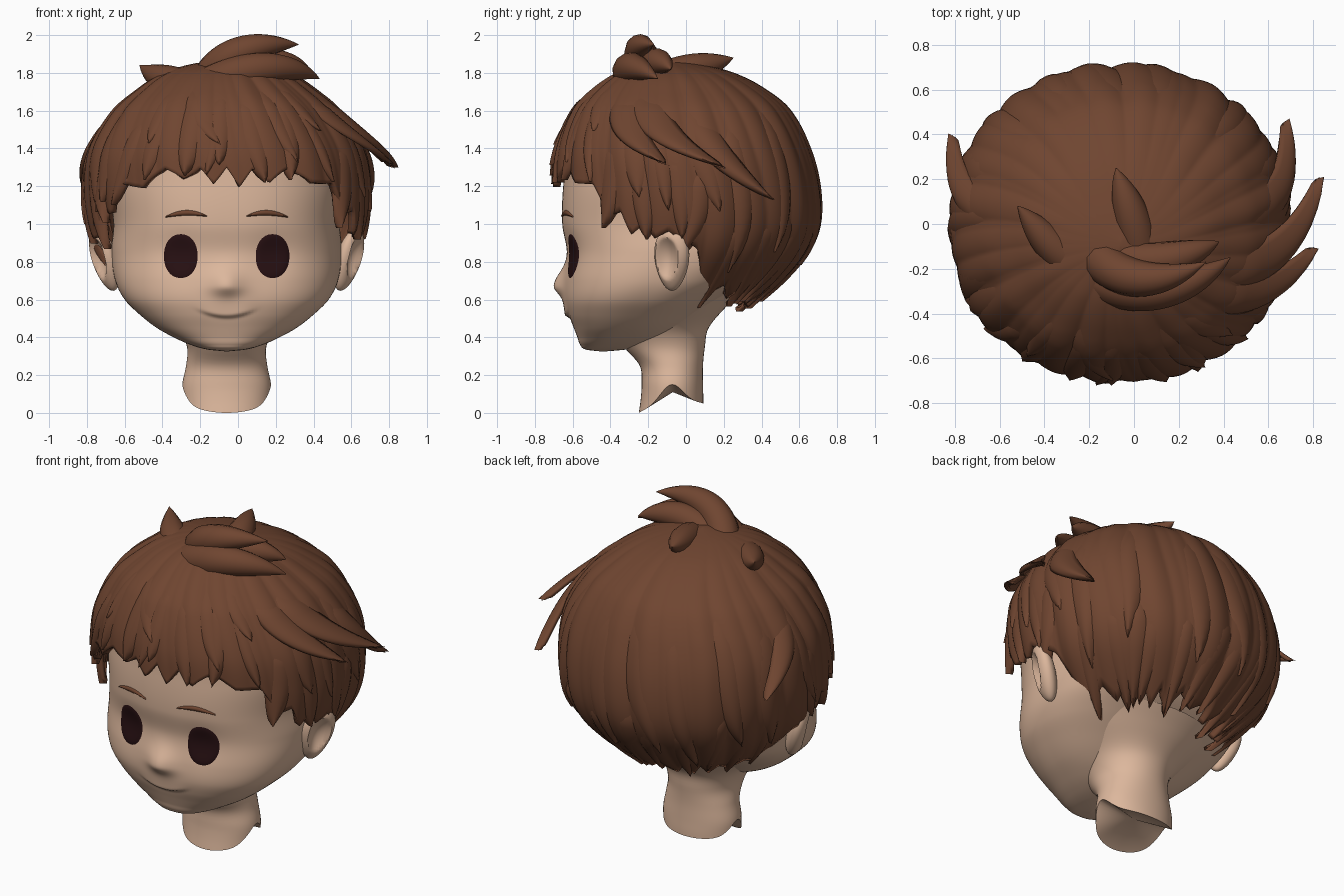
import bpy, bmesh, math, random
from mathutils import Matrix, Vector

random.seed(4)
CX = -0.06  # symmetry plane of the head

if "Cube" in bpy.data.objects:
    bpy.data.objects.remove(bpy.data.objects["Cube"], do_unlink=True)


def material(name, rgb):
    m = bpy.data.materials.new(name)
    m.use_nodes = True
    m.diffuse_color = (*rgb, 1)
    bsdf = m.node_tree.nodes["Principled BSDF"]
    bsdf.inputs["Base Color"].default_value = (*rgb, 1)
    bsdf.inputs["Roughness"].default_value = 0.8
    return m


SKIN = material("skin", (0.72, 0.475, 0.335))
HAIR = material("hair_brown", (0.16, 0.06, 0.03))
EYE = material("eye_dark", (0.02, 0.005, 0.006))


def shade(ob):
    bpy.ops.object.select_all(action="DESELECT")
    ob.select_set(True)
    bpy.context.view_layer.objects.active = ob
    bpy.ops.object.shade_smooth_by_angle(angle=math.radians(45))


def finish(bm, name, mat, thickness=0):
    bmesh.ops.remove_doubles(bm, verts=bm.verts, dist=1e-5)
    me = bpy.data.meshes.new(name)
    bm.to_mesh(me)
    bm.free()
    me.materials.append(mat)
    ob = bpy.data.objects.new(name, me)
    bpy.context.collection.objects.link(ob)
    shade(ob)
    if thickness:
        mod = ob.modifiers.new("thickness", "SOLIDIFY")
        mod.thickness, mod.offset = thickness, -1
    return ob


def grid(bm, point, rows, cols, closed):
    """Surface of point(v, u), with v running down and u running around."""
    n = cols if closed else cols + 1
    vs = [[bm.verts.new(point(i / rows, j / cols)) for j in range(n)] for i in range(rows + 1)]
    for i in range(rows):
        for j in range(cols):
            k = (j + 1) % n
            bm.faces.new((vs[i][j], vs[i + 1][j], vs[i + 1][k], vs[i][k]))
    return vs


def sample(table, t):
    """Smooth interpolation of a table whose first column increases."""
    t = min(max(t, table[0][0]), table[-1][0])
    i = max(k for k in range(len(table) - 1) if table[k][0] <= t)
    a, b = table[i], table[i + 1]
    before, after = table[max(i - 1, 0)], table[min(i + 2, len(table) - 1)]
    h = b[0] - a[0]
    s = (t - a[0]) / h
    out = []
    for c in range(1, len(a)):
        ma = (b[c] - before[c]) / (b[0] - before[0]) * h
        mb = (after[c] - a[c]) / (after[0] - a[0]) * h
        out.append(a[c] + s * s * (3 - 2 * s) * (b[c] - a[c])
                   + s * (1 - s) ** 2 * ma - s * s * (1 - s) * mb)
    return out


def ring(table, z, angle, p=2.0, grow=0.0):
    """Point on a lofted body; angle is measured from the front toward +x."""
    w, front, back = sample(table, z)
    w, s, c = max(w, 0), math.sin(angle), math.cos(angle)
    r = (abs(s) ** p + abs(c) ** p) ** (-1 / p)
    d = (back - front) / 2
    return Vector((CX + (w + grow) * r * s, (front + back) / 2 - (d + grow) * r * c, z))


# Head: height, half width, front y, back y
HEAD = [(0.325, 0, -0.45, -0.43), (0.335, 0.10, -0.53, -0.32), (0.36, 0.19, -0.56, -0.2),
        (0.4, 0.28, -0.575, -0.1), (0.45, 0.37, -0.595, -0.02), (0.52, 0.46, -0.625, 0.08),
        (0.6, 0.54, -0.645, 0.2), (0.7, 0.59, -0.645, 0.35), (0.85, 0.61, -0.63, 0.5),
        (1.0, 0.60, -0.655, 0.56), (1.2, 0.62, -0.65, 0.6), (1.4, 0.6, -0.62, 0.58),
        (1.6, 0.48, -0.5, 0.45), (1.74, 0.2, -0.28, 0.18), (1.77, 0, -0.06, -0.04)]
FACE_P = 2.4


def bell(a, b):
    return math.exp(-a * a - b * b)


def relief(dx, z):
    """Nose, lips and shallow eye sockets."""
    y = -0.052 * bell(dx / 0.085, (z - 0.672) / (0.09 if z > 0.672 else 0.05))
    mouth = z - 0.508 - 1.6 * dx * dx
    side = math.exp(-(dx / 0.13) ** 4)
    upper = (1 + math.tanh(mouth / 0.007)) / 2
    y -= 0.02 * side * upper * math.exp(-max(mouth, 0) / 0.07)
    y += 0.006 * side * (1 - upper) * math.exp(min(mouth, 0) / 0.03)
    return y + 0.012 * bell((abs(dx) - 0.24) / 0.1, (z - 0.83) / 0.13)


def head_point(v, u):
    z = 0.325 + (1.77 - 0.325) * (1 + math.cos(math.pi * v)) / 2
    a = u * math.tau
    p = ring(HEAD, z, a, FACE_P)
    if math.cos(a) > 0:
        p.y += relief(p.x - CX, z) * min(1, math.cos(a) * 3)
    return p


def face_point(dx, z, out):
    w, front, back = sample(HEAD, z)
    d = (back - front) / 2
    y = (front + back) / 2 - d * (1 - abs(dx / w) ** FACE_P) ** (1 / FACE_P)
    return Vector((CX + dx, y + relief(dx, z) - out, z))


bm = bmesh.new()
grid(bm, head_point, 190, 200, True)
finish(bm, "head", SKIN)

# Neck with an arched, hollowed underside
NECK = [(0, 0.225, -0.25, 0.09), (0.07, 0.232, -0.24, 0.092), (0.15, 0.235, -0.235, 0.09),
        (0.25, 0.215, -0.245, 0.09), (0.35, 0.21, -0.33, 0.1), (0.45, 0.26, -0.4, 0.12),
        (0.57, 0.38, -0.4, 0.22), (0.65, 0.45, -0.4, 0.3)]


def neck_point(v, u):
    a = u * math.tau
    s = abs(math.sin(a))
    low = 0.025 - 0.025 * math.cos(a) + 0.035 * s ** 2
    low += (0.15 - low) * s ** 9
    return ring(NECK, 0.65 + (low - 0.65) * v, a, 2.1)


bm = bmesh.new()
rim = grid(bm, neck_point, 30, 64, True)[-1]
tip = bm.verts.new((CX, -0.07, 0.11))
for i, v in enumerate(rim):
    bm.faces.new((v, tip, rim[(i + 1) % len(rim)]))
finish(bm, "neck", SKIN)

# Ears, eyes and eyebrows on both sides
for side, label in ((1, "left"), (-1, "right")):
    bm = bmesh.new()
    bmesh.ops.create_uvsphere(bm, u_segments=40, v_segments=32, radius=1)
    for v in bm.verts:
        x, y, z = v.co
        r = math.hypot(y + 0.12, z - 0.1)
        hollow = max(0, 1 - (r / 0.68) ** 2) if x > 0 else 0
        v.co = (0.058 * x - 0.055 * hollow, 0.112 * y * (0.86 + 0.2 * z), 0.17 * z)
    turn = Matrix.Rotation(math.radians(17), 4, "Y") @ Matrix.Rotation(math.radians(-25), 4, "Z")
    bm.transform(Matrix.Translation((0.645, -0.075, 0.81)) @ turn)
    bm.transform(Matrix.Translation((CX, 0, 0)) @ Matrix.Diagonal((side, 1, 1, 1)))
    bmesh.ops.recalc_face_normals(bm, faces=bm.faces)
    finish(bm, label + "_ear", SKIN)

    def eye_point(v, u):
        a = u * math.tau
        c, s = math.cos(a), math.sin(a)
        r = v * (abs(c) ** 2.15 + abs(s) ** 2.15) ** (-1 / 2.15)
        return face_point(side * 0.243 + 0.092 * r * c, 0.83 + 0.12 * r * s, 0.008 - 0.01 * v ** 8)

    def brow_point(v, u):
        half = 0.015 * math.sin(math.pi * (0.04 + 0.92 * u)) ** 0.8
        arch = 1.027 + 0.032 * math.sin(math.pi * (0.1 + 0.75 * (1 - u)))
        z = arch + half * (1 - 2 * v)
        return face_point(side * (0.105 + 0.22 * u), z, 0.009 - 0.01 * (2 * v - 1) ** 2)

    for part, point, size, mat in (("_eye", eye_point, (12, 48, True), EYE),
                                   ("_eyebrow", brow_point, (6, 24, False), HAIR)):
        bm = bmesh.new()
        grid(bm, point, *size)
        bmesh.ops.recalc_face_normals(bm, faces=bm.faces)
        if sum(f.normal.y for f in bm.faces) > 0:
            bmesh.ops.reverse_faces(bm, faces=bm.faces)
        finish(bm, label + part, mat)

# Hair cap: height, half width, front y, back y
CAP = [(0.45, 0.24, -0.4, 0.2), (0.55, 0.36, -0.5, 0.32), (0.7, 0.53, -0.62, 0.5),
       (0.85, 0.66, -0.68, 0.63), (1.0, 0.72, -0.69, 0.69), (1.2, 0.74, -0.69, 0.69),
       (1.4, 0.71, -0.67, 0.64), (1.6, 0.59, -0.59, 0.54), (1.7, 0.48, -0.5, 0.43),
       (1.8, 0.33, -0.36, 0.25), (1.85, 0.17, -0.22, 0.06), (1.87, 0, -0.1, -0.08)]
# Hairline height by angle from the front
EDGE = [(0, 1.3), (35, 1.28), (50, 1.19), (65, 1.04), (80, 0.97), (92, 0.94),
        (102, 0.79), (114, 0.69), (135, 0.66), (180, 0.66)]


def hairline(a):
    return sample(EDGE, abs((math.degrees(a) + 180) % 360 - 180))[0]


def cap_point(v, u):
    a = u * math.tau
    tooth = 1 - abs(2 * ((u * 25 + 0.3 * math.sin(5 * a)) % 1) - 1)
    low = hairline(a) - 0.08 * tooth * (1 + 0.3 * math.sin(7 * a + 1))
    z = 1.87 + (low - 1.87) * v ** 1.7
    twist = a - 0.25 * v
    ridge = abs(math.sin(12.5 * twist)) + abs(math.sin(8 * twist + 1))
    return ring(CAP, z, a, 2.1, 0.014 * ridge * min(1, 2 * v) * min(1, v * 4))


bm = bmesh.new()
grid(bm, cap_point, 48, 350, True)
finish(bm, "hair_cap", HAIR, 0.04)

# Pointed locks draped over the cap
locks = bmesh.new()


def lock(angle, top, low, half, lean, lift):
    def point(v, u):
        j = 2 * u - 1
        z = top + (low - top) * v
        width = half * 1.7 * (v + 0.03) ** 0.5 * (1 - v) ** 0.7
        a = angle + lean * v * v + j * width / 0.7
        out = -0.02 + 0.04 * (1 - j * j) * min(1, v * 3) + lift * v * v
        return ring(CAP, z, a, 2.1, out)
    grid(locks, point, 18, 8, False)


for i in range(26):  # edge layer
    a = math.tau * (i + random.uniform(-0.3, 0.3)) / 26
    low = max(0.5, hairline(a) - random.uniform(0.03, 0.15))
    lock(a, low + 0.58, low, random.uniform(0.09, 0.14), random.uniform(-0.15, 0.15), 0.02)
for i in range(18):  # upper layer
    a = math.tau * (i + random.uniform(-0.3, 0.3)) / 18
    low = hairline(a) + random.uniform(0.0, 0.22)
    lock(a, 1.79, low, random.uniform(0.12, 0.17), random.uniform(-0.05, 0.3), 0.02)
# Wind-swept side locks
lock(1.2, 1.76, 1.3, 0.16, 0.62, 0.18)
lock(0.95, 1.76, 1.32, 0.15, 0.5, 0.14)
lock(1.7, 1.68, 1.13, 0.13, 0.45, 0.13)
lock(-1.7, 1.65, 1.2, 0.12, -0.38, 0.11)
finish(locks, "hair_locks", HAIR, 0.022)


# Crown tuft and cowlicks
def spike(name, radius, *path):
    cu = bpy.data.curves.new(name, "CURVE")
    cu.dimensions = "3D"
    cu.bevel_depth, cu.bevel_resolution = 1, 4
    cu.use_fill_caps = True
    sp = cu.splines.new("NURBS")
    sp.points.add(3)
    for pt, co, r in zip(sp.points, path, (1.1, 1.1, 1, 0.02)):
        pt.co, pt.radius = (*co, 1), r * radius
    sp.order_u, sp.use_endpoint_u, sp.resolution_u = 4, True, 8
    cu.materials.append(HAIR)
    ob = bpy.data.objects.new(name, cu)
    bpy.context.collection.objects.link(ob)
    bpy.ops.object.select_all(action="DESELECT")
    ob.select_set(True)
    bpy.context.view_layer.objects.active = ob
    bpy.ops.object.convert(target="MESH")
    shade(bpy.context.object)


spike("tuft_top", 0.085, (-.16, -.14, 1.76), (-.06, -.28, 1.93), (.14, -.27, 1.96), (.32, -.17, 1.95))
spike("tuft_front", 0.09, (-.16, -.24, 1.73), (.06, -.36, 1.85), (.28, -.27, 1.85), (.43, -.15, 1.77))
spike("tuft_rear", 0.08, (-.08, -.15, 1.77), (.12, -.2, 1.89), (.28, -.12, 1.86), (.38, -.08, 1.82))
spike("crown_spike", 0.08, (.03, -.14, 1.76), (.01, .01, 1.83), (-.05, .14, 1.84), (-.08, .25, 1.88))
spike("right_cowlick", 0.08, (-.22, -.2, 1.7), (-.36, -.13, 1.77), (-.44, -.01, 1.77), (-.52, .08, 1.84))
